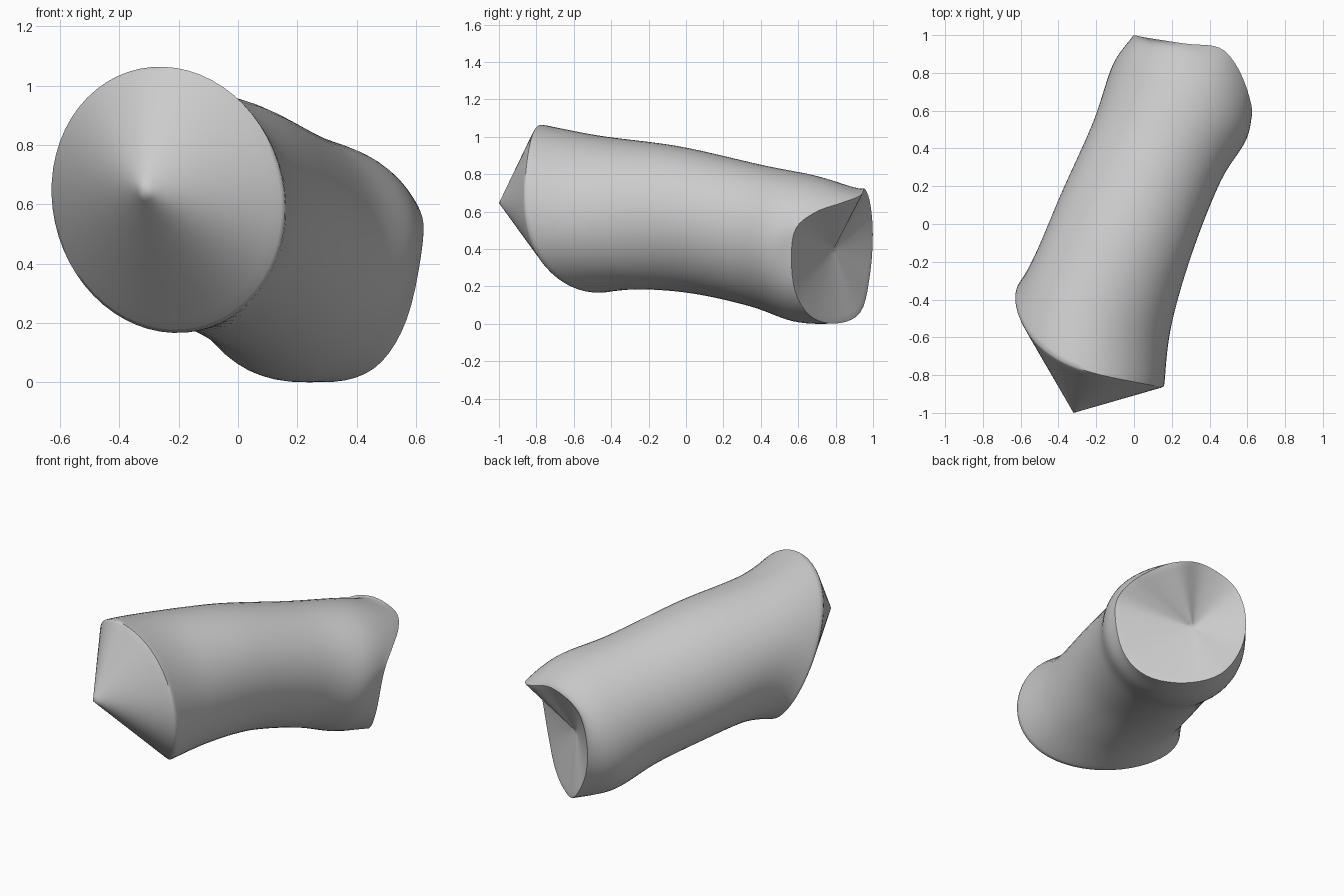
import bpy, bmesh, math
from mathutils import Vector

cube = bpy.data.objects.get("Cube")
if cube:
    bpy.data.objects.remove(cube, do_unlink=True)

SIDES = 60
STEPS = 8
FADE = 12

# Cross-sections from front to back: centre, sideways half-axis, upright half-axis
SECTIONS = [
    ((-.235, -.62, .615), (.395, -.24, -.015), (-.015, -.16, .45)),
    ((-.165, -.36, .595), (.36, -.19, -.025), (-.02, -.12, .41)),
    ((-.04, 0, .555), (.345, -.16, 0), (.01, -.05, .395)),
    ((.12, .38, .47), (.335, -.16, .01), (.04, .02, .38)),
    ((.24, .64, .4), (.345, -.21, .02), (.07, .06, .39)),
    ((.31, .77, .365), (.3, -.22, .03), (.09, .1, .365)),
]
SECTIONS = [[Vector(v) for v in s] for s in SECTIONS]
FRONT_TIP = Vector((-.32, -1, .645))
BACK_PIT = Vector((.22, .79, .4))

# Wavy back rim, one point every twelfth of a turn from the left side upward
BACK_RIM = [Vector(v) for v in (
    (.625, .575, .48), (.61, .68, .59), (.55, .83, .645), (.455, .935, .685),
    (.28, .955, .725), (.08, .985, .65), (0, 1, .48), (.015, .985, .26),
    (.13, .935, .06), (.29, .8, 0), (.46, .66, .045), (.57, .575, .21))]


def spline(p0, p1, p2, p3, t):
    return (p1 * 2 + (p2 - p0) * t + (p0 * 2 - p1 * 5 + p2 * 4 - p3) * t * t
            + (p1 * 3 - p0 - p2 * 3 + p3) * t ** 3) / 2


def ring_points(section):
    c, a, b = section
    angles = [math.tau * i / SIDES for i in range(SIDES)]
    return [c + a * math.cos(u) + b * math.sin(u) for u in angles]


def closed_curve(points):
    n = len(points)
    per = SIDES // n
    return [spline(*(points[(i + k) % n] for k in (-1, 0, 1, 2)), s / per)
            for i in range(n) for s in range(per)]


def cap_rings(rim, tip, fractions):
    return [[p.lerp(tip, f) for p in rim] for f in fractions]


def fade_in(rings, offsets):
    # Shift the first ring fully and the following ones less and less
    for i, ring in enumerate(rings[:FADE]):
        weight = (1 - i / FADE) ** 2
        for p, d in zip(ring, offsets):
            p += d * weight


# Body rings along the bent shaft
body = []
last = len(SECTIONS) - 1
for i in range(last):
    quad = [SECTIONS[min(max(i + k, 0), last)] for k in (-1, 0, 1, 2)]
    for s in range(STEPS):
        parts = [spline(*(q[n] for q in quad), s / STEPS) for n in range(3)]
        body.append(ring_points(parts))
body.append(ring_points(SECTIONS[last]))

# Saddle-shaped rims at both ends
fade_in(body, [Vector((0, .06 * math.sin(2 * math.tau * i / SIDES), 0))
               for i in range(SIDES)])
fade_in(body[::-1], [p - q for p, q in zip(closed_curve(BACK_RIM), body[-1])])

# Convex cone at the front, hollow cone at the back
caps = [.03, .1, .25, .45, .65, .82, .93]
front = cap_rings(body[0], FRONT_TIP, caps)[::-1]
back = cap_rings(body[-1], BACK_PIT, caps)
rings = front + body + back

bm = bmesh.new()
rows = [[bm.verts.new(p) for p in ring] for ring in rings]
for r, s in zip(rows, rows[1:]):
    for j in range(SIDES):
        k = (j + 1) % SIDES
        bm.faces.new((r[j], r[k], s[k], s[j]))
for row, tip in ((rows[0], FRONT_TIP), (rows[-1], BACK_PIT)):
    v = bm.verts.new(tip)
    for j in range(SIDES):
        bm.faces.new((row[j], row[(j + 1) % SIDES], v))

# Soften the rims slightly
rims = rows[len(front)] + rows[-len(back) - 1]
bmesh.ops.smooth_vert(bm, verts=rims, factor=.3,
                      use_axis_x=True, use_axis_y=True, use_axis_z=True)
bmesh.ops.recalc_face_normals(bm, faces=bm.faces[:])
mesh = bpy.data.meshes.new("bent_shaft")
bm.to_mesh(mesh)
bm.free()
shaft = bpy.data.objects.new("bent_shaft", mesh)
bpy.context.collection.objects.link(shaft)

# Plain grey material
grey = bpy.data.materials.new("plain_grey")
grey.use_nodes = True
colour = (.6, .6, .6, 1)
grey.diffuse_color = colour
grey.node_tree.nodes["Principled BSDF"].inputs["Base Color"].default_value = colour
mesh.materials.append(grey)

bpy.ops.object.select_all(action='DESELECT')
shaft.select_set(True)
bpy.context.view_layer.objects.active = shaft
bpy.ops.object.shade_smooth_by_angle(angle=math.radians(60))
